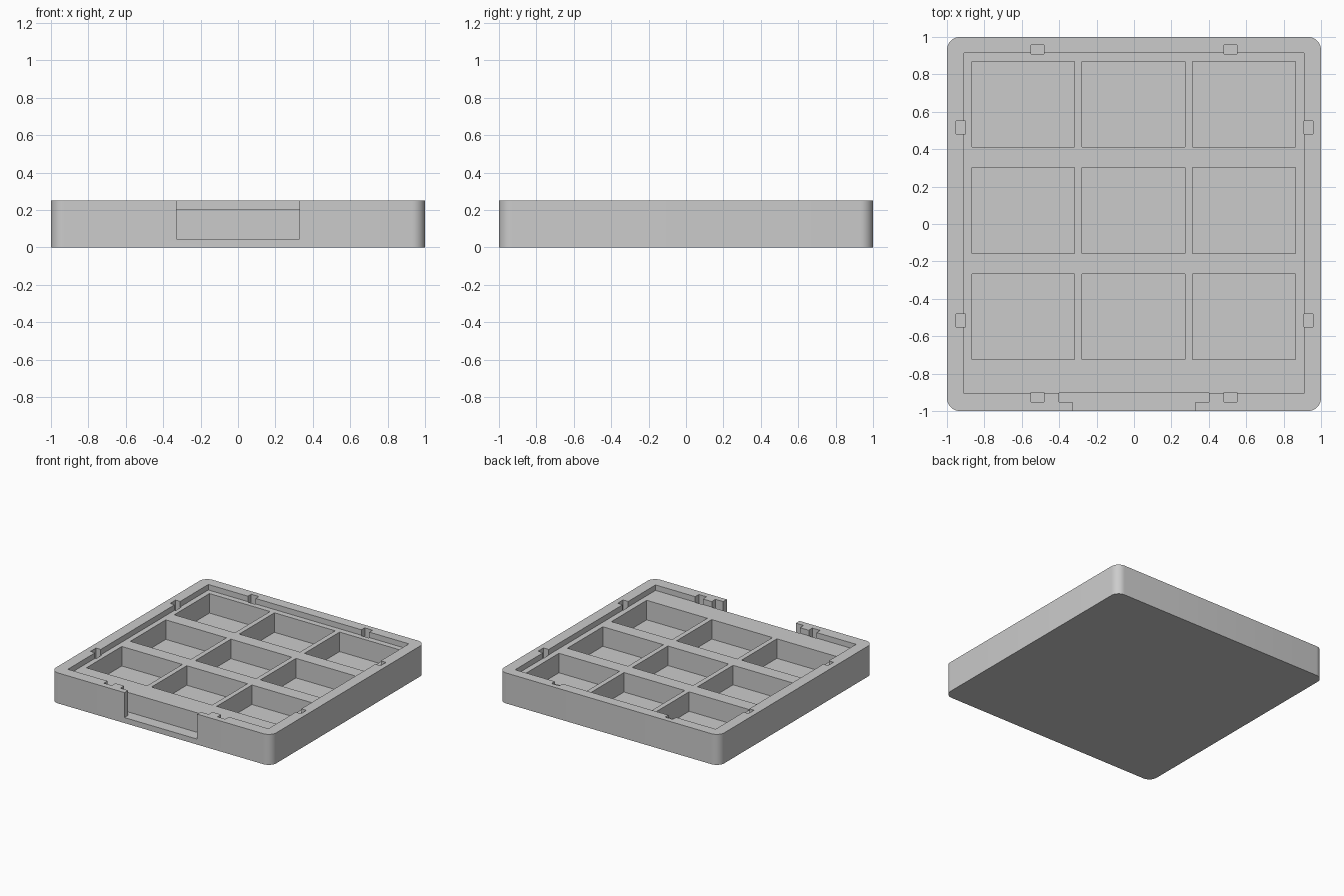
import bpy, bmesh

if "Cube" in bpy.data.objects:
    bpy.data.objects.remove(bpy.data.objects["Cube"], do_unlink=True)

HEIGHT, LEDGE, FLOOR, ABOVE = 0.25, 0.205, 0.045, 0.3

grey = bpy.data.materials.new("plain grey")
grey.use_nodes = True
colour = (0.6, 0.6, 0.6, 1)
grey.diffuse_color = colour
grey.node_tree.nodes["Principled BSDF"].inputs["Base Color"].default_value = colour


def make_boxes(name, boxes):
    """One object holding boxes given as (x0, x1, y0, y1, z0, z1)."""
    bm = bmesh.new()
    for x0, x1, y0, y1, z0, z1 in boxes:
        for v in bmesh.ops.create_cube(bm, size=1)["verts"]:
            v.co.x = x1 if v.co.x > 0 else x0
            v.co.y = y1 if v.co.y > 0 else y0
            v.co.z = z1 if v.co.z > 0 else z0
    mesh = bpy.data.meshes.new(name)
    bm.to_mesh(mesh)
    bm.free()
    mesh.materials.append(grey)
    obj = bpy.data.objects.new(name, mesh)
    bpy.context.collection.objects.link(obj)
    return obj


def activate(obj):
    bpy.ops.object.select_all(action="DESELECT")
    obj.select_set(True)
    bpy.context.view_layer.objects.active = obj


def cut(obj, name, boxes):
    cutter = make_boxes(name, boxes)
    cutter.hide_render = True
    mod = obj.modifiers.new(name, "BOOLEAN")
    mod.operation = "DIFFERENCE"
    mod.solver = "EXACT"
    mod.object = cutter
    activate(obj)
    bpy.ops.object.modifier_apply(modifier=name)
    bpy.data.objects.remove(cutter, do_unlink=True)


# Tray body with rounded vertical corners
tray = make_boxes("compartment_tray", [(-1, 1, -1, 1, 0, HEIGHT)])
bm = bmesh.new()
bm.from_mesh(tray.data)
uprights = [e for e in bm.edges if abs(e.verts[0].co.z - e.verts[1].co.z) > 0.1]
bmesh.ops.bevel(bm, geom=uprights, offset=0.07, segments=8, profile=0.5, affect="EDGES")
bm.to_mesh(tray.data)
bm.free()

# Shallow recess inside the rim
cut(tray, "lid_recess", [(-0.91, 0.91, -0.905, 0.915, LEDGE, ABOVE)])

# Three by three compartments
columns = [(-0.867, -0.317), (-0.277, 0.274), (0.314, 0.864)]
rows = [(-0.725, -0.268), (-0.157, 0.303), (0.412, 0.868)]
cut(tray, "compartments", [(*c, *r, FLOOR, ABOVE) for c in columns for r in rows])

# Front latch opening: wide slot behind a narrower mouth
cut(tray, "latch_slot", [(-0.4, 0.4, -0.953, -0.903, FLOOR, ABOVE)])
cut(tray, "latch_mouth", [(-0.33, 0.33, -1.1, -0.93, FLOOR, ABOVE)])

# Small catch notches, two on each side of the rim
notches = []
for a in (-0.515, 0.515):
    lo, hi = a - 0.035, a + 0.035
    for b0, b1 in ((-0.952, -0.902), (0.908, 0.957)):
        notches.append((lo, hi, b0, b1, 0.16, ABOVE))
        notches.append((b0, b1, lo, hi, 0.16, ABOVE))
cut(tray, "catch_notches", notches)

activate(tray)
bpy.ops.object.shade_smooth_by_angle()
